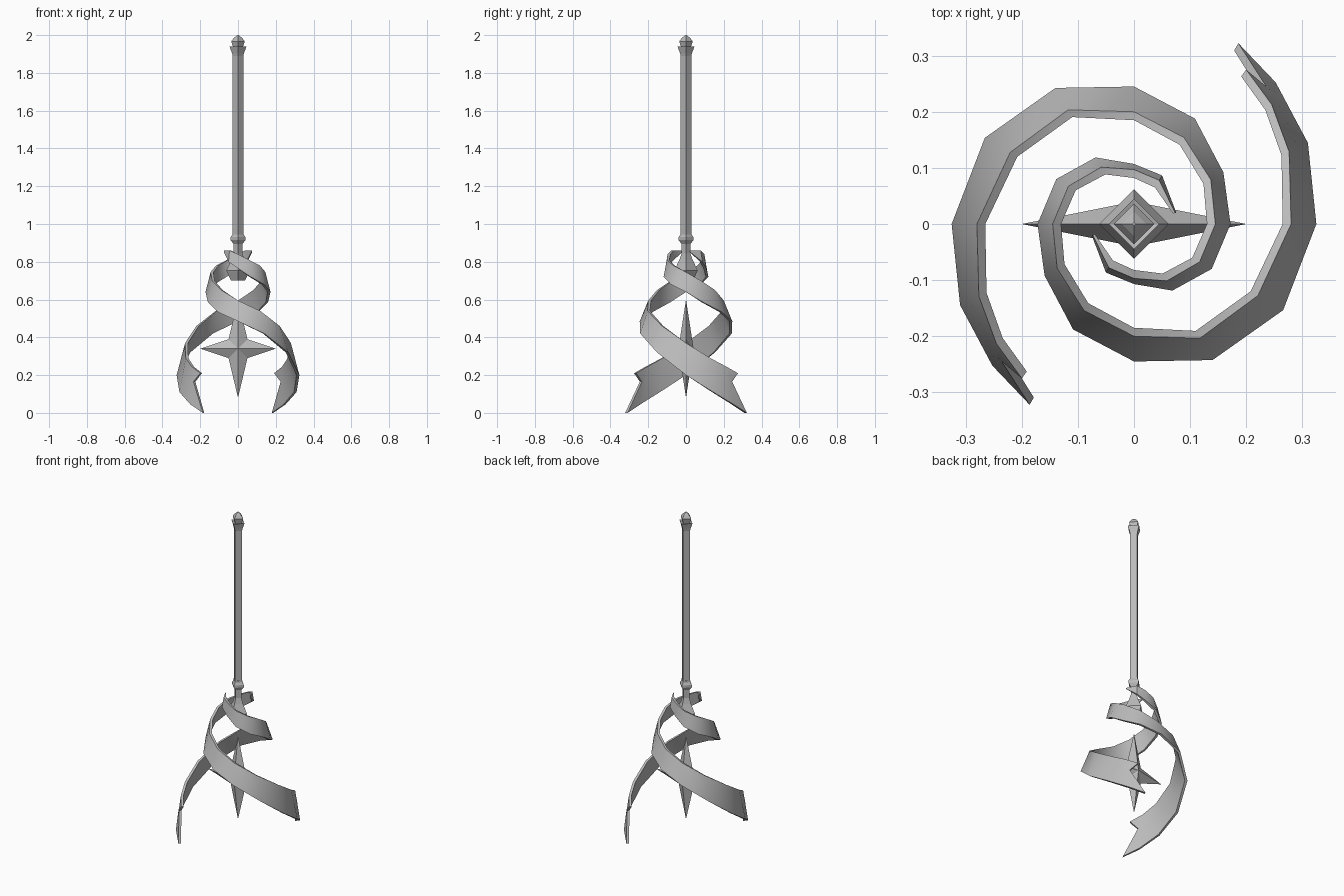
import bpy, math

if "Cube" in bpy.data.objects:
    bpy.data.objects.remove(bpy.data.objects["Cube"])

grey = bpy.data.materials.new("grey metal")
grey.diffuse_color = (0.5, 0.5, 0.5, 1)
grey.use_nodes = True
grey.node_tree.nodes["Principled BSDF"].inputs["Base Color"].default_value = grey.diffuse_color


def make(name, verts, faces, smooth=None):
    me = bpy.data.meshes.new(name)
    me.from_pydata(verts, [], faces)
    me.materials.append(grey)
    ob = bpy.data.objects.new(name, me)
    bpy.context.collection.objects.link(ob)
    bpy.ops.object.select_all(action='DESELECT')
    ob.select_set(True)
    bpy.context.view_layer.objects.active = ob
    bpy.ops.object.mode_set(mode='EDIT')
    bpy.ops.mesh.select_all(action='SELECT')
    bpy.ops.mesh.normals_make_consistent(inside=False)
    bpy.ops.object.mode_set(mode='OBJECT')
    if smooth:
        bpy.ops.object.shade_smooth_by_angle(angle=math.radians(smooth))
    return ob


def turned(name, profile, n=4):
    """Closed n-sided solid from (radius, z) pairs, corners on the axes."""
    verts = [(r * math.cos(math.tau * k / n), r * math.sin(math.tau * k / n), z)
             for r, z in profile for k in range(n)]
    faces = [(i * n + k, i * n + (k + 1) % n, (i + 1) * n + (k + 1) % n, (i + 1) * n + k)
             for i in range(len(profile) - 1) for k in range(n)]
    faces += [tuple(range(n)), tuple(range(len(verts) - n, len(verts)))]
    return make(name, verts, faces)


# Staff parts, all diamond-shaped in section
turned("shaft", [(.028, .95), (.028, 1.91)])
turned("top_collar", [(.028, 1.89), (.032, 1.905), (.045, 1.94), (.028, 1.935)])
turned("pommel", [(.022, 1.925), (.036, 1.967), (.022, 1.985), (.003, 2.0)])
turned("lower_collar", [(.03, .955), (.03, .945), (.04, .93), (.04, .915), (.024, .895)])
turned("neck_socket", [(.023, .90), (.023, .845), (.035, .81), (.062, .755), (.058, .745), (.037, .70)])

# Four-pointed star
c, s = .34, .05
ring = [(0, .60), (s, c + s), (.2, c), (s, c - s), (0, .08), (-s, c - s), (-.2, c), (-s, c + s)]
verts = [(x, 0, z) for x, z in ring] + [(0, -.04, c), (0, .04, c)]
make("star", verts, [(i, (i + 1) % 8, h) for i in range(8) for h in (8, 9)])

# Ribbon edges: (angle, radius, height)
upper = [(15, .076, .86), (60, .09, .86), (90, .097, .84), (120, .117, .81), (150, .135, .78),
         (180, .145, .745), (210, .158, .70), (240, .178, .65), (270, .2, .595), (300, .235, .54),
         (330, .255, .46), (360, .28, .37), (385, .305, .29), (401, .325, .245), (414, .34, .21)]
lower = [(15, .078, .853), (60, .10, .80), (90, .107, .765), (120, .137, .72), (150, .16, .68),
         (180, .172, .64), (210, .184, .585), (240, .217, .535), (270, .245, .485), (300, .28, .42),
         (330, .307, .32), (360, .325, .2), (385, .342, .11), (405, .357, .045), (420, .372, 0)]
notch = (406, .34, .165)


def ribbon(name, turn):
    verts, faces = [], []
    for i, (u, l) in enumerate(zip(upper, lower)):
        mid = tuple((a + b) / 2 for a, b in zip(u, l))
        if i == len(upper) - 1:
            mid = notch
        t = .004 if i == 0 else .015
        for inset in (0, t):
            for a, r, z in (u, mid, l):
                a = math.radians(a + turn)
                verts.append(((r - inset) * math.cos(a), (r - inset) * math.sin(a), z))
    loop = [0, 1, 2, 5, 4, 3]
    for i in range(len(upper) - 1):
        for k in range(6):
            p, q = loop[k], loop[(k + 1) % 6]
            faces.append((i * 6 + p, i * 6 + q, i * 6 + 6 + q, i * 6 + 6 + p))
    e = (len(upper) - 1) * 6
    for b in (0, e):
        faces += [(b, b + 1, b + 4, b + 3), (b + 1, b + 2, b + 5, b + 4)]
    make(name, verts, faces, smooth=40)


ribbon("ribbon_right", 0)
ribbon("ribbon_left", 180)
